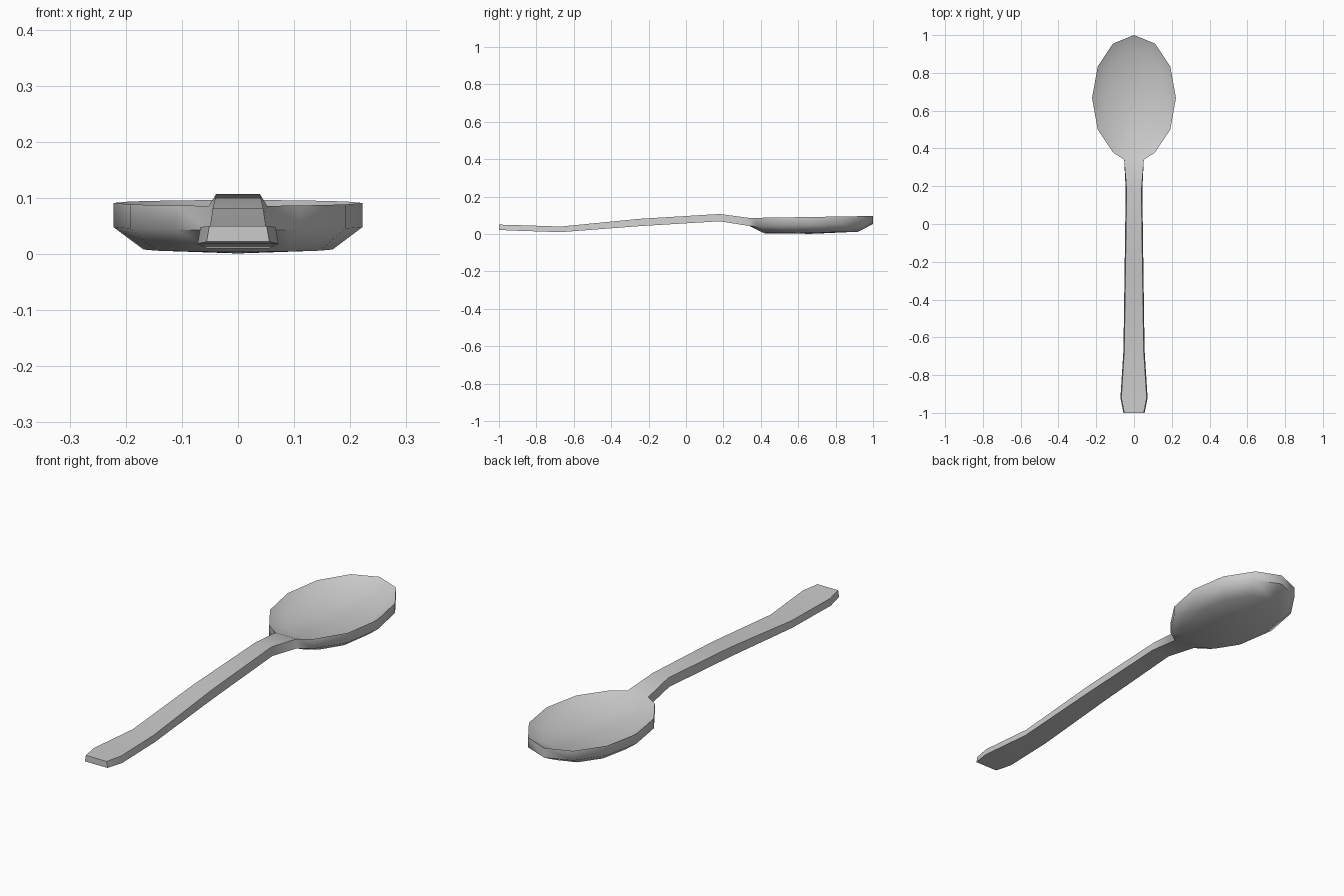
import bpy, bmesh, math

if "Cube" in bpy.data.objects:
    bpy.data.objects.remove(bpy.data.objects["Cube"])

bm = bmesh.new()
CY = 0.667  # centre of the bowl along y


def ring(scale, z):
    """12-sided oval loop, its handle corner split in two for the neck."""
    pts = [(0.222 * math.cos(math.radians(a)), 0.333 * math.sin(math.radians(a)))
           for a in range(-60, 241, 30)]
    pts += [(-0.052, -0.327), (0.052, -0.327)]
    return [bm.verts.new((x * scale, CY + y * scale, z + 0.016 * y * scale))
            for x, y in pts]


def bridge(a, b, skip=None):
    n = len(a)
    for i in range(n):
        if i != skip:
            j = (i + 1) % n
            bm.faces.new((a[i], a[j], b[j], b[i]))


def cap(loop, z):
    centre = bm.verts.new((0, CY, z))
    for i in range(len(loop)):
        bm.faces.new((loop[i], loop[(i + 1) % len(loop)], centre))


# bowl: hollow upper side, upright rim, tapered underside
top_rim, low_rim = ring(1, 0.091), ring(1, 0.048)
inner, base = ring(0.76, 0.056), ring(0.76, 0.008)
bridge(top_rim, low_rim, skip=11)      # gap where the handle joins
bridge(top_rim, inner)
bridge(low_rim, base)
cap(inner, 0.048)
cap(base, 0.001)

# handle: (y, half width, bottom z, top z) from neck to end
stations = [
    (0.18, 0.044, 0.068, 0.107),
    (-0.25, 0.050, 0.042, 0.081),
    (-0.67, 0.056, 0.010, 0.040),
    (-0.92, 0.072, 0.018, 0.048),
    (-1.00, 0.056, 0.022, 0.050),
]
prev = [top_rim[11], top_rim[12], low_rim[12], low_rim[11]]
for y, w, zb, zt in stations:
    t = w - 0.005
    sec = [bm.verts.new(p) for p in
           ((-t, y, zt), (t, y, zt), (w, y, zb), (-w, y, zb))]
    bridge(prev, sec)
    prev = sec
bm.faces.new(prev)

bmesh.ops.recalc_face_normals(bm, faces=bm.faces[:])
mesh = bpy.data.meshes.new("spoon")
bm.to_mesh(mesh)
bm.free()
spoon = bpy.data.objects.new("spoon", mesh)
bpy.context.collection.objects.link(spoon)

# soft bowl, crisp rim and handle edges
bpy.context.view_layer.objects.active = spoon
spoon.select_set(True)
bpy.ops.object.shade_smooth_by_angle(angle=math.radians(60))
